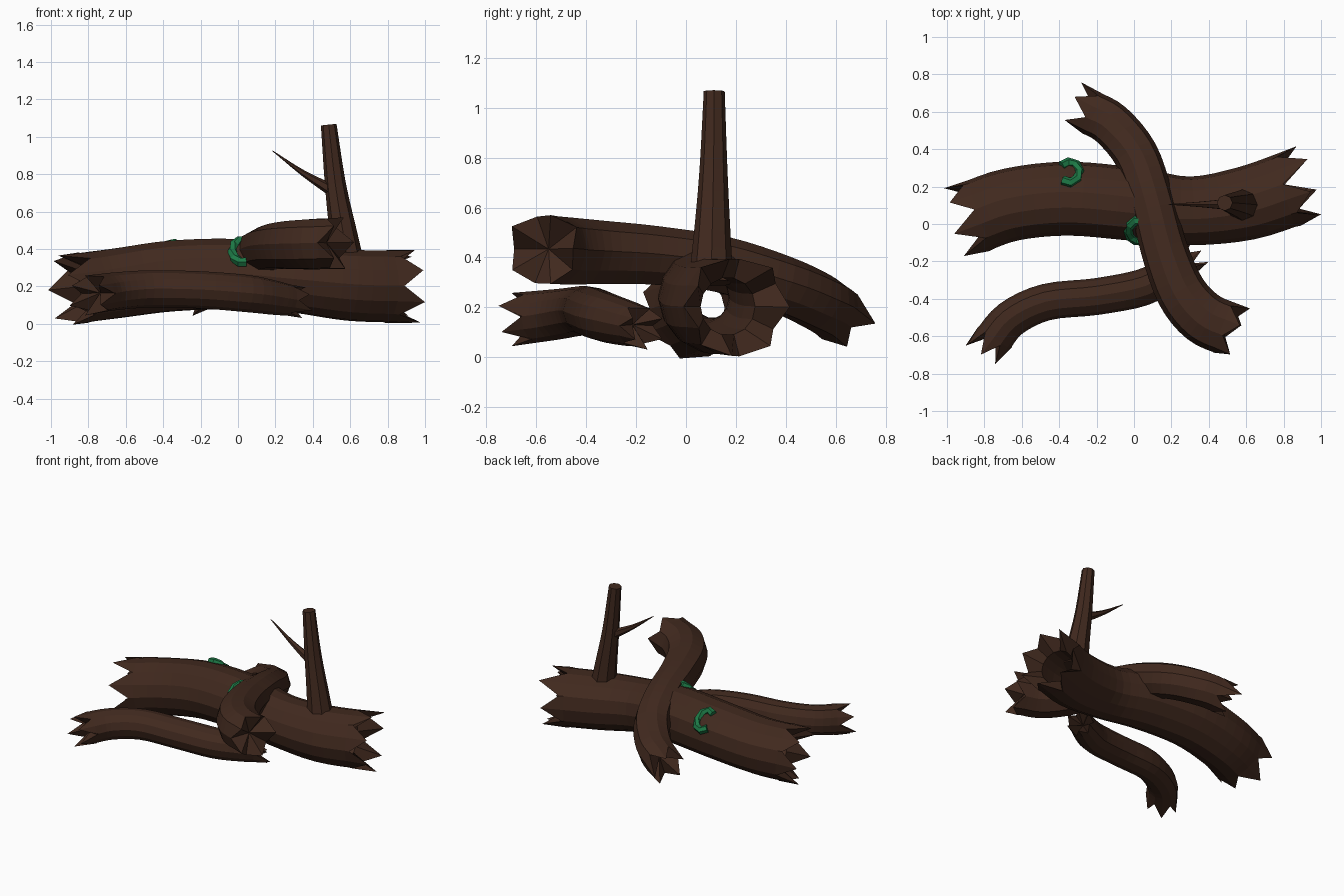
import bpy, bmesh, math, random
from mathutils import Vector

random.seed(4)
if "Cube" in bpy.data.objects:
    bpy.data.objects.remove(bpy.data.objects["Cube"])


def material(name, rgb):
    m = bpy.data.materials.new(name)
    m.use_nodes = True
    m.diffuse_color = (*rgb, 1)
    m.node_tree.nodes["Principled BSDF"].inputs["Base Color"].default_value = (*rgb, 1)
    return m


bark = material("dark bark", (0.052, 0.022, 0.013))
moss = material("green moss", (0.012, 0.19, 0.06))


def sample(points, steps):
    """Smooth path through (x, y, z, radius) points."""
    p = [Vector(q) for q in points]
    p = [2 * p[0] - p[1]] + p + [2 * p[-1] - p[-2]]
    out = []
    for i in range(1, len(p) - 2):
        a, b, c, d = p[i - 1:i + 3]
        for s in range(steps):
            t = s / steps
            out.append(0.5 * (2 * b + (c - a) * t + (2 * a - 5 * b + 4 * c - d) * t * t
                              + (3 * b - a - 3 * c + d) * t ** 3))
    return out + [p[-2]]


def frames(path, hint):
    """Centre, radius, tangent and two cross axes at every sample."""
    pos = [q.to_3d() for q in path]
    result = []
    for i, q in enumerate(path):
        t = (pos[min(i + 1, len(pos) - 1)] - pos[max(i - 1, 0)]).normalized()
        side = t.cross(Vector(hint)).normalized()
        result.append((pos[i], q[3], t, side, side.cross(t)))
    return result


def ring(bm, frame, sides, scale=1, shifts=None, grain=None):
    c, r, t, u, v = frame
    verts = []
    for k in range(sides):
        a = math.tau * k / sides
        w = r * scale * (grain[k] if grain else 1)
        shift = shifts[k] if shifts else 0
        verts.append(bm.verts.new(c + (u * math.cos(a) + v * math.sin(a)) * w + t * shift))
    return verts


def bridge(bm, rings):
    for a, b in zip(rings, rings[1:]):
        for k in range(len(a)):
            n = (k + 1) % len(a)
            bm.faces.new((a[k], a[n], b[n], b[k]))


def finish(bm, name, mat):
    bmesh.ops.recalc_face_normals(bm, faces=bm.faces)
    mesh = bpy.data.meshes.new(name)
    bm.to_mesh(mesh)
    bm.free()
    mesh.materials.append(mat)
    ob = bpy.data.objects.new(name, mesh)
    bpy.context.collection.objects.link(ob)
    return ob


def splinters(sides, length, outward):
    """Alternating long and short offsets for a broken end."""
    return [outward * length * (random.uniform(0.55, 1) if k % 2 else -random.uniform(0.1, 0.5))
            for k in range(sides)]


def log(name, points, sides, spikes, hollow=False, steps=4):
    """Tube with splintered rims; hollow right through, or recessed at each end."""
    bm = bmesh.new()
    fr = frames(sample(points, steps), (0, 0, 1))
    grain = [random.uniform(0.95, 1.05) for _ in range(sides)]
    ends = [splinters(sides, spikes[0], -1), splinters(sides, spikes[1], 1)]
    outer = [ring(bm, f, sides, grain=grain) for f in fr[1:-1]]
    outer.insert(0, ring(bm, fr[0], sides, 1.02, ends[0], grain))
    outer.append(ring(bm, fr[-1], sides, 1.02, ends[1], grain))
    bridge(bm, outer)
    if hollow:
        inner = [ring(bm, f, sides, 0.58) for f in fr[1:-1]]
        bridge(bm, [outer[0]] + inner + [outer[-1]])
    else:
        for rim, f, s, out in ((outer[0], fr[0], spikes[0], -1), (outer[-1], fr[-1], spikes[1], 1)):
            hub = bm.verts.new(f[0] - f[2] * out * s * 0.5)
            for k in range(sides):
                bm.faces.new((rim[k], rim[(k + 1) % sides], hub))
    return finish(bm, name, bark)


def stem(name, points, sides, mat, hint=(0, 1, 0), steps=3):
    """Plain tapered tube with flat caps."""
    bm = bmesh.new()
    rings = [ring(bm, f, sides) for f in frames(sample(points, steps), hint)]
    bridge(bm, rings)
    bm.faces.new(rings[0])
    bm.faces.new(rings[-1])
    return finish(bm, name, mat)


# Three crossing logs
log("hollow_log", [(-0.86, 0.03, 0.192, 0.195), (-0.65, 0.1, 0.22, 0.195), (-0.35, 0.13, 0.26, 0.197),
                   (0, 0.1, 0.27, 0.195), (0.3, 0.065, 0.24, 0.183), (0.6, 0.105, 0.21, 0.197),
                   (0.86, 0.19, 0.203, 0.2)], 14, (0.11, 0.12), hollow=True)
log("low_log", [(-0.77, -0.635, 0.16, 0.105), (-0.66, -0.505, 0.175, 0.102), (-0.47, -0.415, 0.188, 0.1),
                (-0.2, -0.385, 0.183, 0.1), (0.05, -0.335, 0.163, 0.1), (0.2, -0.25, 0.14, 0.092),
                (0.29, -0.19, 0.125, 0.082)], 12, (0.11, 0.09))
log("crossing_log", [(-0.24, 0.6, 0.175, 0.115), (-0.12, 0.53, 0.225, 0.117), (0.01, 0.37, 0.3, 0.117),
                     (0.09, 0.14, 0.375, 0.117), (0.16, -0.13, 0.412, 0.122), (0.25, -0.36, 0.425, 0.132),
                     (0.37, -0.5, 0.43, 0.14), (0.51, -0.565, 0.435, 0.14)], 10, (0.12, 0.08))

# Upright branch with a thin twig
stem("upright_branch", [(0.59, 0.1, 0.3, 0.09), (0.56, 0.105, 0.5, 0.073), (0.52, 0.11, 0.75, 0.056),
                        (0.485, 0.113, 1.065, 0.042)], 8, bark)
stem("thin_twig", [(0.51, 0.105, 0.71, 0.034), (0.35, 0.105, 0.805, 0.016), (0.185, 0.105, 0.925, 0.002)],
     6, bark)


# Curled moss growths half sunk into the hollow log
def curl(name, centre, slope_y, start, end):
    points = []
    for i in range(7):
        a = math.radians(start + (end - start) * i / 6)
        dx, dy = 0.055 * math.cos(a), 0.055 * math.sin(a)
        points.append((centre[0] + dx, centre[1] + dy, centre[2] + dy * slope_y, 0.027))
    stem(name, points, 6, moss, (0, 0, 1), 1)


curl("moss_curl_back", (-0.345, 0.275, 0.382), -0.9, 140, -130)
curl("moss_curl_front", (0.025, -0.035, 0.388), 1.1, 70, 290)
